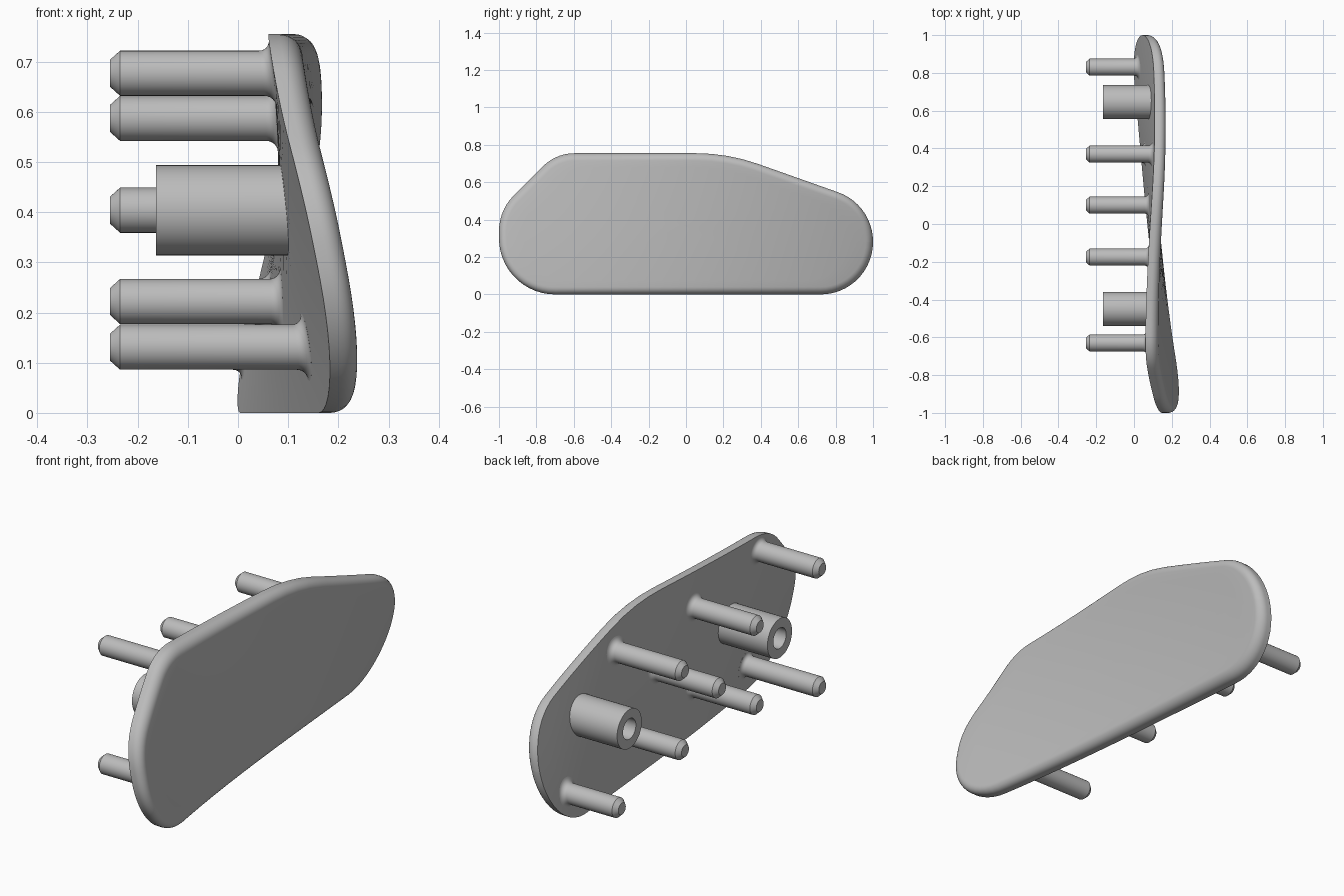
import bpy, bmesh, math
from mathutils import Vector

if "Cube" in bpy.data.objects:
    bpy.data.objects.remove(bpy.data.objects["Cube"], do_unlink=True)

grey = bpy.data.materials.new("plain_grey")
grey.use_nodes = True
grey.diffuse_color = (0.5, 0.5, 0.5, 1)
grey.node_tree.nodes["Principled BSDF"].inputs["Base Color"].default_value = (0.5, 0.5, 0.5, 1)

THICK, ROUND = 0.063, 0.04


def back_x(y, z):
    """Twisted rear surface of the plate."""
    bow = 0.078 - 0.018 * y + 0.027 * y ** 2 - 0.018 * y ** 3
    return bow + (0.02 + 0.22 * y) * (z - 0.38)


def rounded_outline(corners, step=0.04):
    """Polygon with filleted corners, straight runs subdivided."""
    pts = []
    n = len(corners)
    for i, (y, z, r) in enumerate(corners):
        p = Vector((y, z))
        a = (Vector(corners[i - 1][:2]) - p).normalized()
        b = (Vector(corners[(i + 1) % n][:2]) - p).normalized()
        half = a.angle(b) / 2
        centre = p + (a + b).normalized() * (r / math.sin(half))
        start = p + a * (r / math.tan(half)) - centre
        turn = math.pi - 2 * half
        k = max(4, math.ceil(turn / math.radians(7)))
        for j in range(k + 1):
            t = turn * j / k
            c, s = math.cos(t), math.sin(t)
            pts.append(centre + Vector((c * start.x - s * start.y, s * start.x + c * start.y)))
    out = []
    for i, p in enumerate(pts):
        q = pts[(i + 1) % len(pts)]
        k = max(1, round((q - p).length / step))
        out += [p.lerp(q, j / k) for j in range(k)]
    return out


def skin(name, rings, start_cap=True, end_cap=True, closed=False):
    """Bridge matching vertex rings into a smooth-shaded solid."""
    bm = bmesh.new()
    loops = [[bm.verts.new(p) for p in ring] for ring in rings]
    n = len(loops[0])
    pairs = list(zip(loops, loops[1:]))
    if closed:
        pairs.append((loops[-1], loops[0]))
    for a, b in pairs:
        for i in range(n):
            j = (i + 1) % n
            bm.faces.new((a[i], a[j], b[j], b[i]))
    if start_cap:
        bm.faces.new(loops[0])
    if end_cap:
        bm.faces.new(loops[-1])
    bmesh.ops.recalc_face_normals(bm, faces=bm.faces)
    mesh = bpy.data.meshes.new(name)
    bm.to_mesh(mesh)
    bm.free()
    mesh.materials.append(grey)
    ob = bpy.data.objects.new(name, mesh)
    bpy.context.collection.objects.link(ob)
    bpy.ops.object.select_all(action='DESELECT')
    ob.select_set(True)
    bpy.context.view_layer.objects.active = ob
    bpy.ops.object.shade_smooth_by_angle(angle=math.radians(32))
    return ob


# Twisted plate: outline corners as (y, z, fillet radius), counter-clockwise
outline = rounded_outline([
    (-1, 0, 0.3), (1, 0, 0.28), (1, 0.48, 0.28),
    (0.223, 0.755, 1.0), (-0.695, 0.755, 0.24), (-1, 0.45, 0.27)])
middle = Vector((-0.02, 0.37))


def inset(d):
    ring = []
    for i, p in enumerate(outline):
        t = (outline[(i + 1) % len(outline)] - outline[i - 1]).normalized()
        ring.append(p + Vector((-t.y, t.x)) * d)
    return ring


def shrink(ring, f):
    return [middle.lerp(p, f) for p in ring]


def lift(ring, h):
    return [(back_x(p.x, p.y) + h, p.x, p.y) for p in ring]


scales = [0.02] + [k / 10 for k in range(1, 10)]
plate_rings = [lift(shrink(outline, f), 0) for f in scales]
plate_rings.append(lift(outline, 0))
for k in range(9):
    t = math.pi / 2 * k / 8
    plate_rings.append(lift(inset(ROUND * (1 - math.cos(t))),
                            THICK - ROUND + ROUND * math.sin(t)))
plate_rings += [lift(shrink(inset(ROUND), f), THICK) for f in reversed(scales)]
skin("curved_plate", plate_rings)


def circle(y, z, r, x=None, h=0.0, n=40):
    """Ring facing x; without x it follows the plate at offset h."""
    ring = []
    for i in range(n):
        a = 2 * math.pi * i / n
        cy, cz = y + r * math.cos(a), z + r * math.sin(a)
        ring.append((back_x(cy, cz) + h if x is None else x, cy, cz))
    return ring


# Locating pegs: chamfered tip and flared root
PEG, FLARE, TIP = 0.045, 0.022, -0.255
pegs = [(-0.63, 0.677), (-0.63, 0.131), (-0.175, 0.587), (-0.175, 0.222),
        (0.10, 0.404), (0.37, 0.587), (0.37, 0.222), (0.83, 0.131)]
for i, (y, z) in enumerate(pegs):
    rings = [circle(y, z, 0.027, TIP), circle(y, z, PEG, TIP + 0.02)]
    for k in range(7):
        t = math.pi / 2 * k / 6
        rings.append(circle(y, z, PEG + FLARE * (1 - math.cos(t)),
                            h=-FLARE * (1 - math.sin(t))))
    rings.append(circle(y, z, PEG + FLARE, h=0.015))
    skin(f"peg_{i + 1}", rings)

# Hollow bosses
for name, y in (("front_boss", -0.45), ("back_boss", 0.645)):
    skin(name, [circle(y, 0.404, 0.09, -0.163), circle(y, 0.404, 0.09, h=0.015),
                circle(y, 0.404, 0.047, h=0.015), circle(y, 0.404, 0.047, -0.163)],
         False, False, closed=True)
